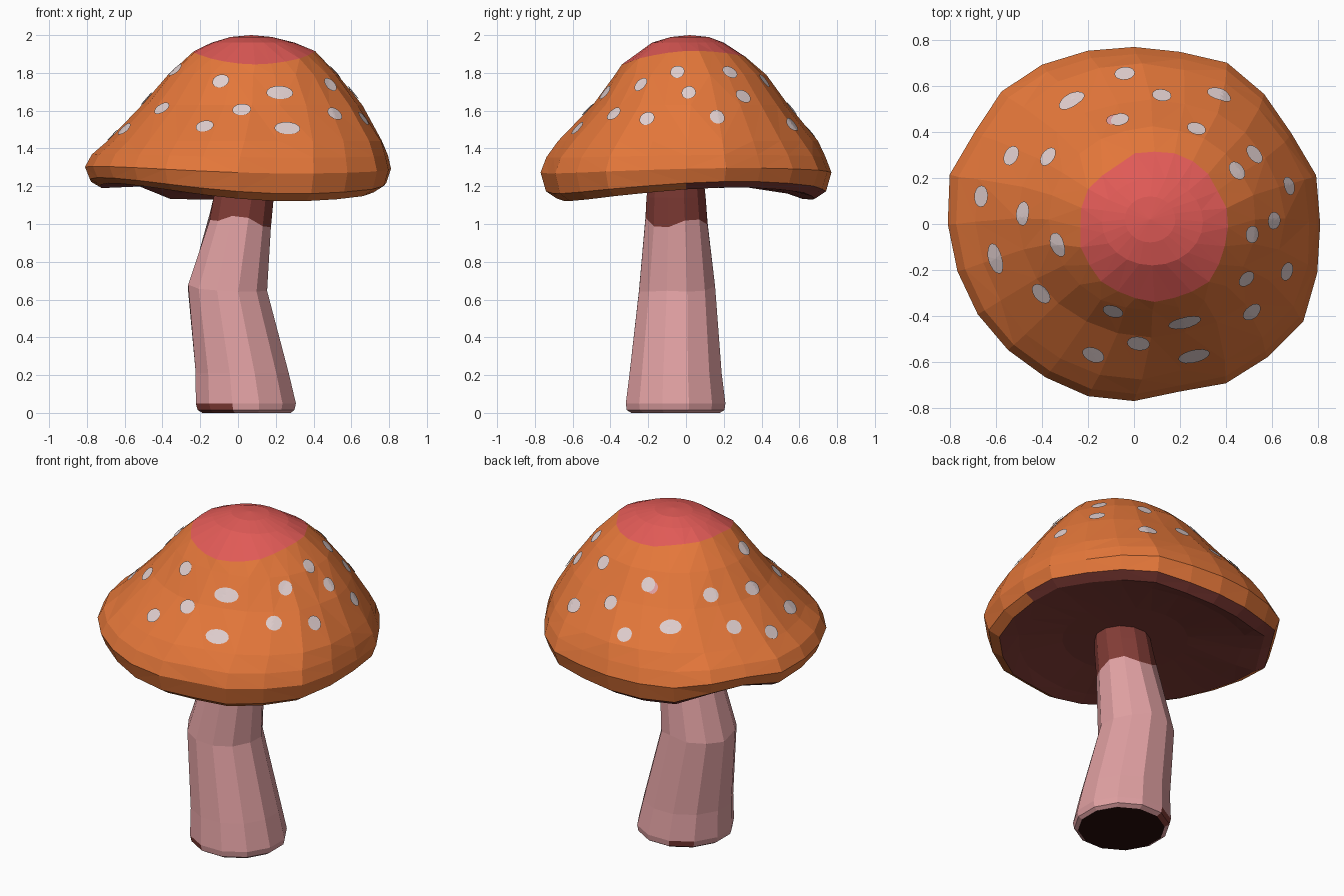
import bpy, bmesh, random
from math import sin, cos, radians, pi
from mathutils import Vector
from mathutils.bvhtree import BVHTree

random.seed(4)
if "Cube" in bpy.data.objects:
    bpy.data.objects.remove(bpy.data.objects["Cube"])


def material(name, rgb):
    """Flat material from an sRGB 0-255 colour."""
    lin = [((c / 255 + 0.055) / 1.055) ** 2.4 for c in rgb] + [1]
    m = bpy.data.materials.new(name)
    m.use_nodes = True
    m.diffuse_color = lin
    m.node_tree.nodes["Principled BSDF"].inputs["Base Color"].default_value = lin
    return m


orange = material("cap orange", (228, 119, 58))
red = material("crown red", (224, 90, 86))
maroon = material("gill maroon", (130, 60, 54))
pink = material("stem pink", (224, 160, 162))
pale = material("spot pale grey", (224, 206, 206))
black = material("base dark brown", (40, 14, 10))


def finish(bm, name, mats):
    mesh = bpy.data.meshes.new(name)
    bm.to_mesh(mesh)
    ob = bpy.data.objects.new(name, mesh)
    bpy.context.collection.objects.link(ob)
    for m in mats:
        mesh.materials.append(m)
    return ob


def loft(rings, bottom, top, colour):
    """Skin a stack of rings, low to high, closed by fans at both ends.
    colour(level, segment) gives each face its material slot."""
    bm = bmesh.new()
    n = len(rings[0])
    rows = [[bm.verts.new(p) for p in ring] for ring in rings]
    ends = [bm.verts.new(bottom), bm.verts.new(top)]
    for i in range(n):
        j = (i + 1) % n
        f = bm.faces.new((ends[0], rows[0][j], rows[0][i]))
        f.material_index = colour(-1, i)
        for k in range(len(rows) - 1):
            a, b = rows[k], rows[k + 1]
            f = bm.faces.new((a[i], a[j], b[j], b[i]))
            f.material_index = colour(k, i)
        f = bm.faces.new((rows[-1][i], rows[-1][j], ends[1]))
        f.material_index = colour(len(rows) - 1, i)
    return bm


# Cap: uneven rim radius every 15 degrees
rim = [.81, .82, .79, .80, .81, .775, .77, .78, .80, .815, .80, .83,
       .81, .795, .785, .775, .77, .775, .77, .755, .80, .82, .85, .825]
N = len(rim)


def droop(i):
    """Waviness of the cap edge, with a raised notch at the back."""
    t = 2 * pi * i / N
    notch = 0.05 if i in (9, 10) else 0
    return 0.04 * cos(2 * (t - radians(20))) - 0.012 * cos(t) + notch


# z, centre x, centre y, half width, half depth, rim waviness, droop share
levels = [
    (1.21, .04, -.03, .35, .35, 0, 0),
    (1.18, .01, 0, .62, .62, .6, .6),
    (1.165, 0, 0, .72, .71, 1, 1),
    (1.20, 0, 0, .775, .77, 1, .9),
    (1.285, 0, 0, .80, .80, 1, .4),
    (1.36, .01, 0, .775, .765, .9, .2),
    (1.44, .035, .01, .725, .70, .7, 0),
    (1.63, .075, .025, .575, .525, .4, 0),
    (1.79, .08, .02, .45, .405, .3, 0),
    (1.89, .09, -.015, .325, .325, 0, 0),
    (1.96, .08, .01, .22, .19, 0, 0),
    (1.99, .07, .02, .11, .10, 0, 0)]
CROWN = 9
rings = []
for k, (z, cx, cy, rx, ry, wave, share) in enumerate(levels):
    ring = []
    for i in range(N):
        t = 2 * pi * i / N
        s = 1 + wave * (rim[i] / 0.8 - 1)
        if 5 < k < 9:
            s += random.uniform(-0.012, 0.012)
        h = z + share * droop(i)
        if k == CROWN:
            h += 0.02 * sin(t) + 0.025 * cos(2 * t)
            s += random.uniform(-0.03, 0.03)
        ring.append((cx + rx * s * cos(t), cy + ry * s * sin(t), h))
    rings.append(ring)


def cap_colour(level, seg):
    if level < 2 or (level == 2 and seg < 11):
        return 2
    return 1 if level >= CROWN else 0


bm = loft(rings, (.04, -.03, 1.22), (.07, .02, 2.0), cap_colour)
bmesh.ops.triangulate(bm, faces=bm.faces[:])
surface = BVHTree.FromBMesh(bm)
finish(bm, "mushroom_cap", [orange, red, maroon])
bm.free()


# Spots: thin discs draped over the cap
def drape(bm, x, y, width, height, lift, slot):
    hit, normal, _, _ = surface.ray_cast(Vector((x, y, 3)), Vector((0, 0, -1)))
    side = Vector((0, 0, 1)).cross(normal).normalized()
    up = normal.cross(side)

    def place(a, r):
        p = hit + side * (width * r * cos(a)) + up * (height * r * sin(a))
        q = surface.ray_cast(p + normal * 0.2, -normal)[0] or p
        return bm.verts.new(q + normal * lift)

    n = 14
    centre = place(0, 0)
    rows = [[place(2 * pi * i / n, r) for i in range(n)] for r in (.35, .7, 1)]
    for i in range(n):
        j = (i + 1) % n
        faces = [bm.faces.new((centre, rows[0][i], rows[0][j]))]
        for a, b in zip(rows, rows[1:]):
            faces.append(bm.faces.new((a[i], b[i], b[j], a[j])))
        for f in faces:
            f.material_index = slot


# x, y, half width
spots = [(-.04, .65, .045), (.12, .555, .042), (.37, .56, .055),
         (.27, .41, .042), (-.27, .535, .062), (-.06, .45, .04),
         (-.53, .295, .045), (-.37, .29, .045), (-.66, .12, .047),
         (-.48, .045, .053), (-.33, -.09, .055), (-.6, -.15, .068),
         (-.4, -.3, .05), (-.09, -.375, .046), (-.175, -.565, .05),
         (.02, -.515, .05), (.22, -.425, .073), (.26, -.57, .07),
         (.51, -.38, .045), (.485, -.235, .04), (.51, -.045, .038),
         (.605, .015, .038), (.66, -.205, .041), (.67, .165, .041),
         (.52, .3, .046), (.445, .23, .044)]
bm = bmesh.new()
for x, y, w in spots:
    drape(bm, x, y, w, 0.043, 0.007, 0)
drape(bm, -.09, .45, .03, .035, 0.005, 1)
finish(bm, "cap_spots", [pale, pink])
bm.free()

# Stem: bent, tapering, twelve sided
M = 12
# z, x min, x max, y min, y max
sections = [
    (0, -.19, .28, -.29, .18), (.015, -.215, .30, -.315, .205),
    (.05, -.225, .308, -.32, .21), (.21, -.225, .27, -.30, .19),
    (.66, -.265, .155, -.25, .155), (1.02, -.15, .175, -.215, .115),
    (1.14, -.13, .19, -.21, .105), (1.28, -.10, .20, -.19, .09)]
rings = []
for z, x0, x1, y0, y1 in sections:
    ring = []
    for i in range(M):
        t = 2 * pi * (i + 0.5) / M
        h = z
        if z == 1.02:
            h += 0.025 * sin(3 * t) - 0.02 * cos(t)
        elif z == .66:
            h += random.uniform(-0.02, 0.02)
        ring.append(((x0 + x1) / 2 + (x1 - x0) / 2 * 1.03 * cos(t),
                     (y0 + y1) / 2 + (y1 - y0) / 2 * 1.03 * sin(t), h))
    rings.append(ring)


def stem_colour(level, seg):
    if level < 0:
        return 2
    chipped = level < 2 and seg in (3, 6, 7)
    return 1 if level >= 5 or chipped else 0


bm = loft(rings, (.045, -.055, 0), (.05, -.05, 1.28), stem_colour)
finish(bm, "stem", [pink, maroon, black])
bm.free()
